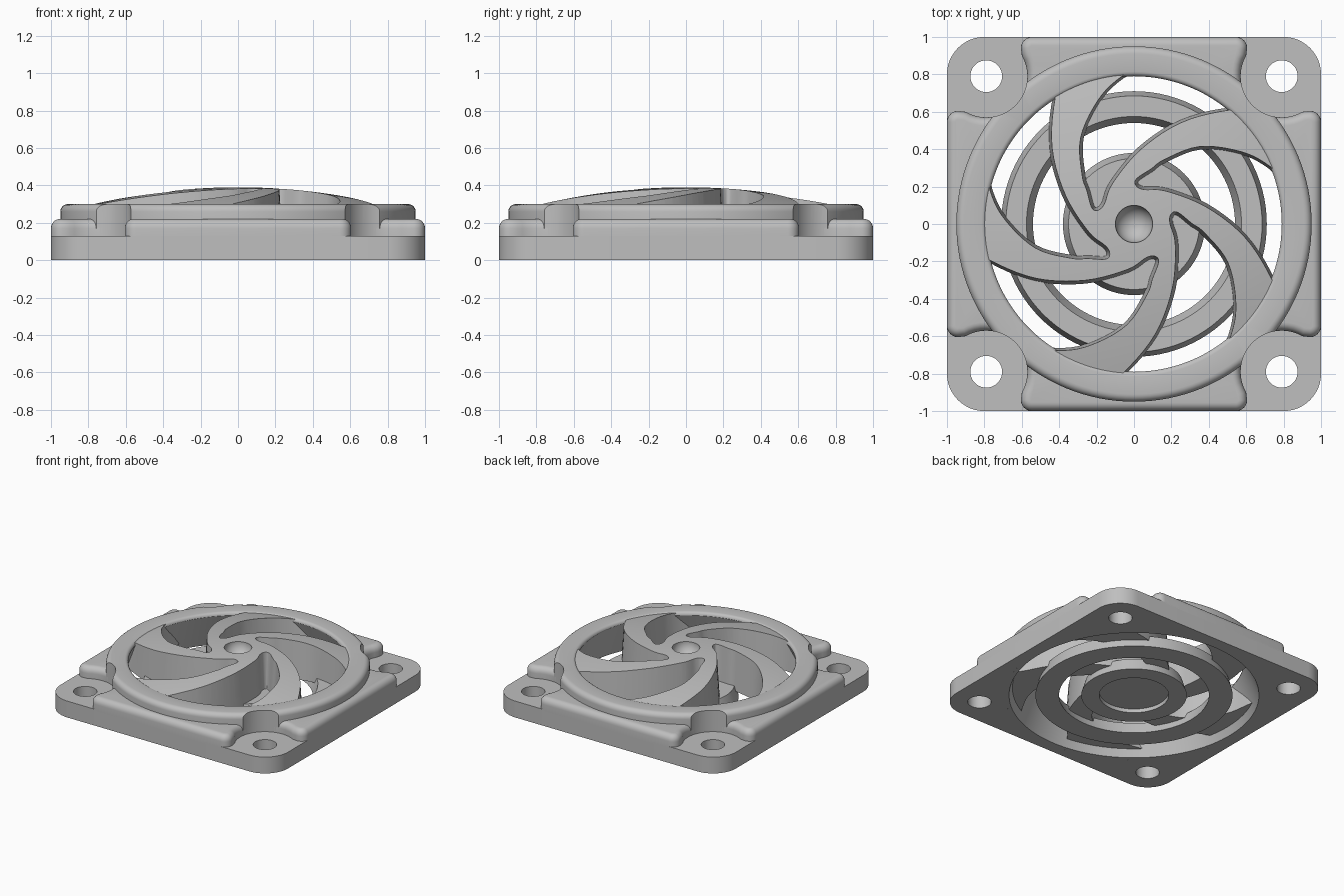
import bpy, bmesh
from math import sin, cos, pi, radians, tau
from mathutils import Vector

if "Cube" in bpy.data.objects:
    bpy.data.objects.remove(bpy.data.objects["Cube"], do_unlink=True)

GREY = (0.52, 0.52, 0.52, 1)
grey = bpy.data.materials.new("plain grey")
grey.use_nodes = True
grey.diffuse_color = GREY
grey.node_tree.nodes["Principled BSDF"].inputs["Base Color"].default_value = GREY


def loft(name, loops, closed=False):
    """Skin matching 3D loops; cap the ends, or join last to first."""
    bm = bmesh.new()
    rows = [[bm.verts.new(p) for p in loop] for loop in loops]
    pairs = list(zip(rows, rows[1:]))
    if closed:
        pairs.append((rows[-1], rows[0]))
    else:
        bm.faces.new(rows[0])
        bm.faces.new(rows[-1])
    n = len(rows[0])
    for a, b in pairs:
        for i in range(n):
            j = (i + 1) % n
            bm.faces.new((a[i], a[j], b[j], b[i]))
    bmesh.ops.recalc_face_normals(bm, faces=bm.faces)
    mesh = bpy.data.meshes.new(name)
    bm.to_mesh(mesh)
    bm.free()
    mesh.materials.append(grey)
    obj = bpy.data.objects.new(name, mesh)
    bpy.context.collection.objects.link(obj)
    return obj


def arc(cx, cy, r, a0, a1, n):
    return [Vector((cx + r * cos(radians(a0 + (a1 - a0) * i / n)),
                    cy + r * sin(radians(a0 + (a1 - a0) * i / n)))) for i in range(n + 1)]


def lathe(name, profile, closed=False, n=96, at=(0, 0)):
    return loft(name, [[(at[0] + r * cos(tau * i / n), at[1] + r * sin(tau * i / n), z)
                        for i in range(n)] for r, z in profile], closed)


def turn(points, angle):
    c, s = cos(angle), sin(angle)
    return [Vector((c * p.x - s * p.y, s * p.x + c * p.y)) for p in points]


def offset(loop, d, z):
    """Move a counter-clockwise outline outward by d and lift it to z."""
    out = []
    for i, p in enumerate(loop):
        t = (loop[(i + 1) % len(loop)] - loop[i - 1]).normalized()
        out.append((p.x + t.y * d, p.y - t.x * d, z))
    return out


def smooth_loop(pts, steps):
    """Closed Catmull-Rom curve through the points."""
    out, n = [], len(pts)
    for i in range(n):
        a, b, c, d = (pts[(i + k) % n] for k in (-1, 0, 1, 2))
        for s in range(steps):
            t = s / steps
            out.append(0.5 * (2 * b + (c - a) * t + (2 * a - 5 * b + 4 * c - d) * t * t
                              + (3 * b - a - 3 * c + d) * t ** 3))
    return out


def boolean(obj, tool, operation="DIFFERENCE"):
    mod = obj.modifiers.new("cut", "BOOLEAN")
    mod.operation, mod.object, mod.solver = operation, tool, "EXACT"
    bpy.context.view_layer.objects.active = obj
    bpy.ops.object.modifier_apply(modifier=mod.name)
    bpy.data.objects.remove(tool, do_unlink=True)


def bore():
    return lathe("bore_cutter", [(0.93, -0.2), (0.93, 0.6)])


H = 0.79  # mounting hole position
corners = [(x, y) for x in (-H, H) for y in (-H, H)]

# Base plate with rounded corners, bore and four mounting holes
outline = [p for k in range(4) for p in turn(arc(0.8, 0.8, 0.2, 0, 90, 12), k * pi / 2)]
plate = loft("base_plate", [offset(outline, 0, z) for z in (0, 0.13)])
boolean(plate, bore())
for c in corners:
    boolean(plate, lathe("hole_cutter", [(0.085, -0.1), (0.085, 0.3)], n=40, at=c))

# Raised side pads, scooped at the corners, with a rounded top edge
corner = (arc(0.94, 0.545, 0.06, 0, 90, 6) + arc(H, H, 0.22, -60, -210, 20)
          + arc(0.545, 0.94, 0.06, 0, 90, 6))
outline = [p for k in range(4) for p in turn(corner, k * pi / 2)]
edge = [(0, 0.12)] + [(0.045 * (cos(a) - 1), 0.17 + 0.05 * sin(a))
                      for a in [pi / 2 * i / 6 for i in range(7)]]
pads = loft("side_pads", [offset(outline, d, z) for d, z in edge])
boolean(pads, bore())

# Shroud ring with flared bore and rounded rim
ring_profile = ([(0.9, 0), (0.93, 0), (0.95, 0.13)]
                + [tuple(p) for p in arc(0.91, 0.26, 0.04, 0, 90, 6)]
                + [tuple(p) for p in arc(0.815, 0.275, 0.025, 90, 180, 4)])
ring = lathe("shroud_ring", ring_profile, closed=True, n=128)
for c in corners:
    boolean(ring, lathe("scoop_cutter", [(0.22, 0.13), (0.22, 0.5)], n=64, at=c))

# Five swept vanes joined at the hub, drafted and trimmed to a shallow dome
vane = [Vector(p) for p in (
    (-0.12, 0.22), (0.03, 0.4), (0.25, 0.545), (0.51, 0.61), (0.76, 0.61),
    (0.93, 0.13), (0.73, 0.305), (0.57, 0.385), (0.35, 0.41), (0.165, 0.34),
    (0.095, 0.29), (0.02, 0.24), (0.015, 0.21), (0.055, 0.19))]
star = [p for k in range(5) for p in turn(vane, -k * tau / 5)]
star = smooth_loop(star, 5)[::-1]
vanes = loft("swept_vanes", [offset(star, 0.015, 0.02), offset(star, -0.01, 0.45)])
dome = [(0.89, 0.06), (0.805, 0.27)]
dome += [(r, 0.39 - r * r / 6.6) for r in [0.8 - 0.04 * i for i in range(20)]]
boolean(vanes, lathe("dome_trim", dome), "INTERSECT")
dimple = [(0.1 * sin(a), 0.385 - 0.1 * cos(a)) for a in [pi * i / 20 for i in range(1, 20)]]
boolean(vanes, lathe("dimple_cutter", dimple, n=48))

# Concentric guard rings under the vanes
guard = lathe("guard_ring", [(0.54, 0), (0.71, 0), (0.685, 0.1), (0.575, 0.1)], closed=True)
disc = lathe("guard_disc", [(0.25, 0.03), (0.25, 0), (0.38, 0), (0.35, 0.1)])

# Smooth shading with crisp edges
bpy.ops.object.select_all(action="DESELECT")
for obj in (plate, pads, ring, vanes, guard, disc):
    obj.select_set(True)
    bpy.context.view_layer.objects.active = obj
bpy.ops.object.shade_smooth_by_angle(angle=radians(30))
